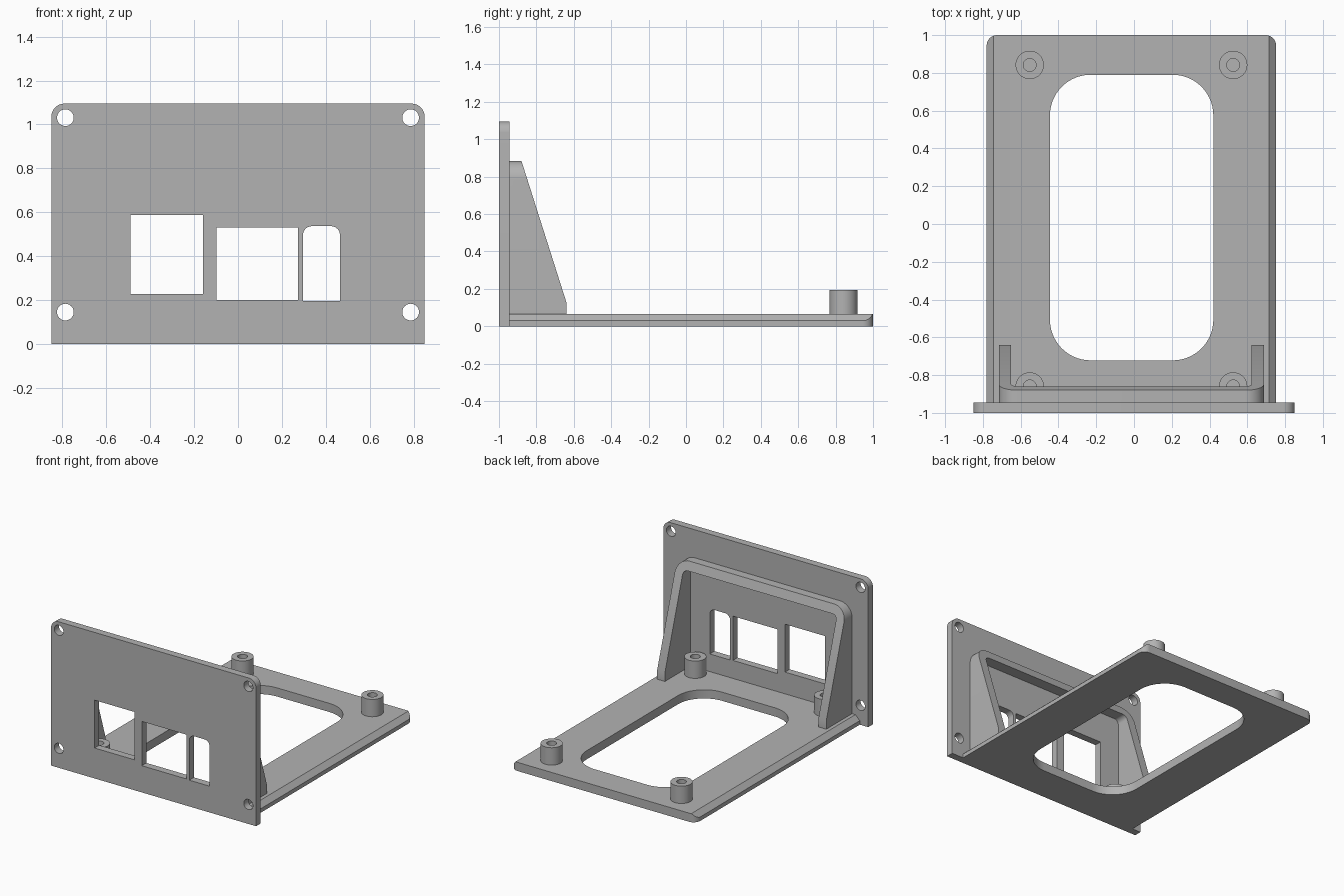
import bpy, bmesh
from math import cos, sin, pi, radians

cube = bpy.data.objects.get("Cube")
if cube:
    bpy.data.objects.remove(cube)

grey = bpy.data.materials.new("plain grey")
grey.use_nodes = True
grey.diffuse_color = (0.45, 0.45, 0.45, 1)
grey.node_tree.nodes["Principled BSDF"].inputs["Base Color"].default_value = (0.45, 0.45, 0.45, 1)


def rounded(u0, u1, v0, v1, bottom=0, top=0, steps=10):
    """Rectangle outline with separate corner radii for its low and high side."""
    pts = []
    corners = [(u1, v0, -1, 1, bottom, -pi / 2), (u1, v1, -1, -1, top, 0),
               (u0, v1, 1, -1, top, pi / 2), (u0, v0, 1, 1, bottom, pi)]
    for u, v, su, sv, r, start in corners:
        if r == 0:
            pts.append((u, v))
            continue
        for i in range(steps + 1):
            a = start + pi / 2 * i / steps
            pts.append((u + su * r + r * cos(a), v + sv * r + r * sin(a)))
    return pts


def circle(u, v, r, n=40):
    return [(u + r * cos(2 * pi * i / n), v + r * sin(2 * pi * i / n)) for i in range(n)]


def prism(name, outline, axis, lo, hi):
    """Extrude an outline along an axis from lo to hi."""
    def place(u, v, w):
        return {"x": (w, u, v), "y": (u, w, v), "z": (u, v, w)}[axis]
    bm = bmesh.new()
    face = bm.faces.new([bm.verts.new(place(u, v, lo)) for u, v in outline])
    new = bmesh.ops.extrude_face_region(bm, geom=[face])["geom"]
    shift = place(0, 0, hi - lo)
    bmesh.ops.translate(bm, vec=shift, verts=[g for g in new if isinstance(g, bmesh.types.BMVert)])
    bmesh.ops.recalc_face_normals(bm, faces=bm.faces)
    mesh = bpy.data.meshes.new(name)
    bm.to_mesh(mesh)
    bm.free()
    mesh.materials.append(grey)
    obj = bpy.data.objects.new(name, mesh)
    bpy.context.collection.objects.link(obj)
    return obj


def combine(obj, tool, operation="DIFFERENCE"):
    """Apply a boolean and discard the tool."""
    mod = obj.modifiers.new("cut", "BOOLEAN")
    mod.operation, mod.object, mod.solver = operation, tool, "EXACT"
    bpy.context.view_layer.update()
    result = bpy.data.meshes.new_from_object(obj.evaluated_get(bpy.context.evaluated_depsgraph_get()))
    obj.modifiers.clear()
    obj.data = result
    bpy.data.objects.remove(tool)


PLATE_BACK = -0.945
FLOOR = 0.065
MID = -0.014  # centre line of the base and brace

# Upright face plate with screw holes and connector openings
plate = prism("face_plate", rounded(-0.85, 0.85, 0, 1.095, top=0.06), "y", -1, PLATE_BACK)
openings = [circle(x, z, 0.038) for x in (-0.786, 0.786) for z in (0.146, 1.031)]
openings += [rounded(-0.49, -0.16, 0.228, 0.587),
             rounded(-0.098, 0.273, 0.2, 0.532),
             rounded(0.296, 0.464, 0.197, 0.537, top=0.04)]
for outline in openings:
    combine(plate, prism("cutter", outline, "y", -1.1, -0.8))

# Base plate with bevelled long edges, rounded rear corners and a large window
half, edge = 0.766, 0.03
section = [(MID - half, 0), (MID + half, 0), (MID + half, edge),
           (MID + half - 0.037, FLOOR), (MID - half + 0.037, FLOOR), (MID - half, edge)]
base = prism("base_plate", section, "y", PLATE_BACK, 1)
plan = rounded(MID - half, MID + half, -1.2, 1, top=0.055)
combine(base, prism("cutter", plan, "z", -0.1, 0.2), "INTERSECT")
window = rounded(-0.445, 0.42, -0.722, 0.79, bottom=0.215, top=0.215, steps=14)
combine(base, prism("cutter", window, "z", -0.1, 0.2))

# Arched brace behind the face plate, sloping down to the base
brace = prism("brace", rounded(MID - 0.702, MID + 0.702, FLOOR, 0.885, top=0.1), "y", PLATE_BACK, -0.64)
combine(brace, prism("cutter", rounded(MID - 0.637, MID + 0.637, -0.1, 0.82, top=0.036), "y", -1.1, -0.5))
slope = [(-0.64, 0.13), (-0.88, 0.885), (-0.88, 1.1), (-0.4, 1.1), (-0.4, 0.13)]
combine(brace, prism("cutter", slope, "x", -1, 1))

# Four standoffs with blind screw holes
parts = [plate, base, brace]
for side, x in (("right", -0.552), ("left", 0.525)):
    for end, y in (("front", -0.86), ("back", 0.842)):
        post = prism(f"standoff_{end}_{side}", circle(x, y, 0.075), "z", FLOOR - 0.01, 0.195)
        combine(post, prism("cutter", circle(x, y, 0.034), "z", FLOOR, 0.3))
        parts.append(post)

# Smooth the rounded surfaces, keep edges crisp
bpy.ops.object.select_all(action="DESELECT")
for obj in parts:
    obj.select_set(True)
bpy.context.view_layer.objects.active = plate
bpy.ops.object.shade_smooth_by_angle(angle=radians(25))
